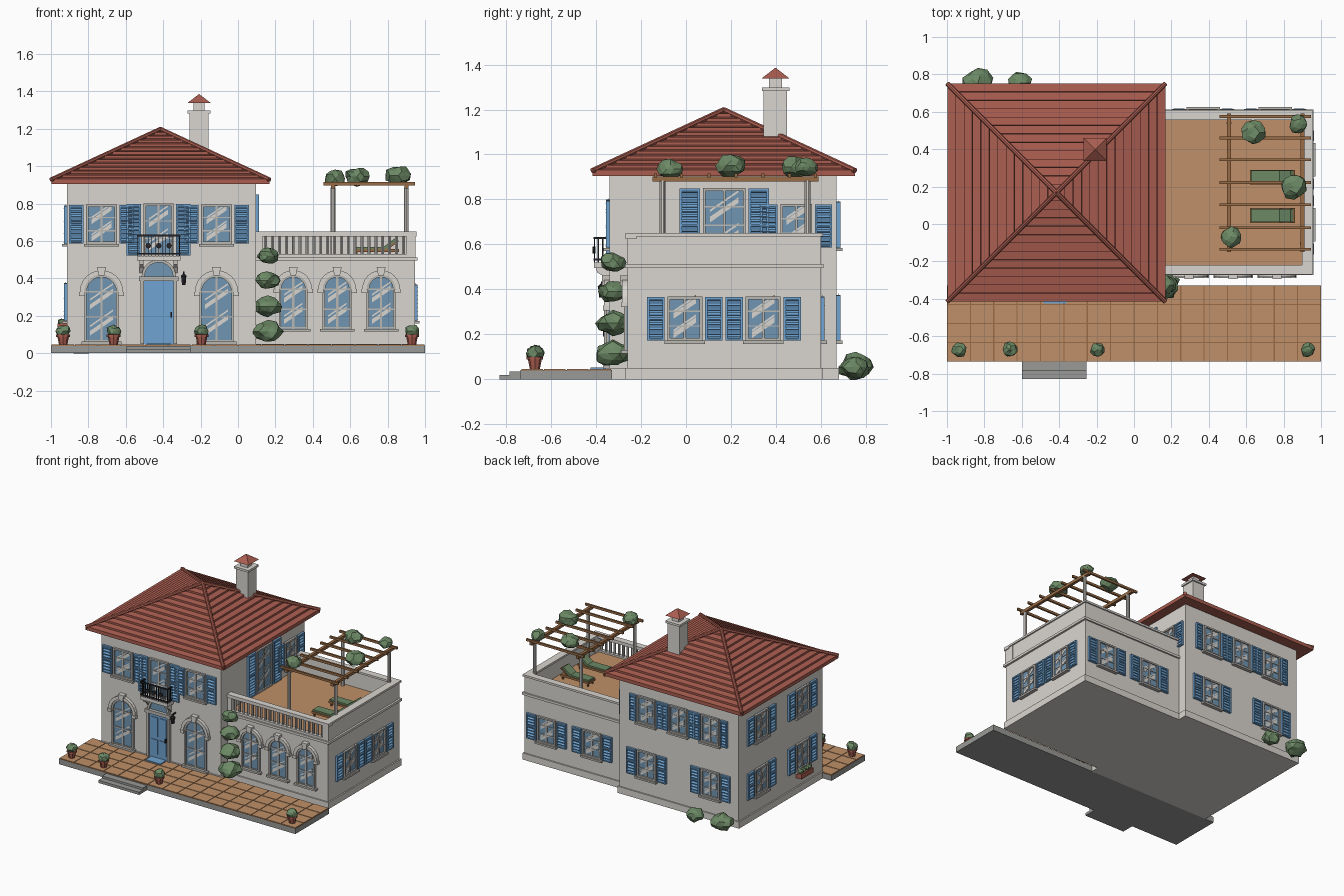
import bpy, bmesh, math, random
from mathutils import Matrix, Vector

if "Cube" in bpy.data.objects:
    bpy.data.objects.remove(bpy.data.objects["Cube"])

random.seed(4)
COL = dict(wall_cream=(.70, .67, .63), trim_stone=(.50, .48, .45), roof_terracotta=(.40, .11, .08),
           shutter_blue=(.16, .37, .64), glass_blue=(.16, .30, .44), tile_tan=(.52, .28, .14),
           leaf_green=(.15, .25, .13), iron_black=(.02, .02, .025), wood_brown=(.32, .15, .06),
           step_grey=(.32, .32, .31))
MATS = {}
for n, c in COL.items():
    MATS[n] = bpy.data.materials.new(n)
    MATS[n].diffuse_color = (*c, 1)
WALL, TRIM, ROOF, BLUE, GLASS, TAN, GREEN, BLACK, WOOD, GREY = COL
PARTS = {}
I = Matrix()


def part(name, mat):
    return PARTS.setdefault(name, (bmesh.new(), mat))[0]


def poly(name, mat, pts, y0, y1, M=I):
    """Prism: x,z outline pushed from y0 to y1."""
    bm = part(name, mat)
    a = [bm.verts.new(M @ Vector((x, y0, z))) for x, z in pts]
    b = [bm.verts.new(M @ Vector((x, y1, z))) for x, z in pts]
    bm.faces.new(a)
    bm.faces.new(b[::-1])
    for i in range(len(a)):
        j = (i + 1) % len(a)
        bm.faces.new((a[i], b[i], b[j], a[j]))


def box(name, mat, x0, x1, y0, y1, z0, z1, M=I):
    poly(name, mat, [(x0, z0), (x1, z0), (x1, z1), (x0, z1)], y0, y1, M)


def cone(name, mat, p, q, r0, r1, n=8):
    p, q = Vector(p), Vector(q)
    M = Matrix.Translation((p + q) / 2) @ (q - p).to_track_quat('Z', 'Y').to_matrix().to_4x4()
    bmesh.ops.create_cone(part(name, mat), cap_ends=True, segments=n, radius1=r0, radius2=r1,
                          depth=(q - p).length, matrix=M)


def blob(name, p, r, sz=.85):
    v = bmesh.ops.create_icosphere(part(name, GREEN), subdivisions=2, radius=r)['verts']
    for k in v:
        c = k.co * random.uniform(.82, 1.12)
        k.co = Vector((c.x, c.y, c.z * sz)) + Vector(p)


def ring(name, mat, outer, inner, y0, y1, M):
    for i in range(len(outer) - 1):
        poly(name, mat, [outer[i], outer[i + 1], inner[i + 1], inner[i]], y0, y1, M)


def face(x, y, deg):
    """Wall frame: local x runs along the wall, local -y points outward."""
    return Matrix.Translation((x, y, 0)) @ Matrix.Rotation(math.radians(deg), 4, 'Z')


def shutter(M, x0, x1, z0, z1):
    t = .01
    box('shutters', BLUE, x0, x1, -.006, .004, z0, z1, M)
    for a, b in ((x0, x0 + t), (x1 - t, x1)):
        box('shutters', BLUE, a, b, -.016, -.006, z0, z1, M)
    for z in (z0, (z0 + z1 - t) / 2, z1 - t):
        box('shutters', BLUE, x0 + t, x1 - t, -.016, -.006, z, z + t, M)
    n = int((z1 - z0) / .021)
    for i in range(n):  # tilted slats
        z = z0 + (i + .5) * (z1 - z0) / n
        S = M @ Matrix.Translation((0, -.009, z)) @ Matrix.Rotation(math.radians(40), 4, 'X')
        box('shutters', BLUE, x0 + t, x1 - t, -.009, .007, -.002, .002, S)


def glints(M, u, w, z0, z1):
    h = (z1 - z0)
    for f, t in ((.22, .05), (.36, .02), (.66, .05), (.8, .02)):
        z = z0 + f * h
        poly('window_glints', WALL, [(u - w * .4, z - w * .25), (u + w * .4, z + w * .3),
             (u + w * .4, z + w * .3 + t * .5), (u - w * .4, z - w * .25 + t * .5)], -.0075, -.005, M)


def window(M, u, z0, z1, w=.155, sw=.077, sill=True, rows=3):
    h, t = w / 2, .012
    box('window_glass', GLASS, u - h, u + h, -.005, .004, z0, z1, M)
    glints(M, u, w - .03, z0, z1)
    for a, b, c, d in ((u - h, u - h + t, z0, z1), (u + h - t, u + h, z0, z1),
                       (u - h, u + h, z0, z0 + t), (u - h, u + h, z1 - t, z1)):
        box('window_frames', TRIM, a, b, -.016, .004, c, d, M)
    box('window_frames', TRIM, u - .006, u + .006, -.012, 0, z0, z1, M)
    for i in range(1, rows):
        z = z0 + (z1 - z0) * i / rows
        box('window_frames', TRIM, u - h, u + h, -.010, 0, z - .003, z + .003, M)
    if sill:
        box('window_sills', TRIM, u - h - .012, u + h + .012, -.026, 0, z0 - .014, z0, M)
    if sw:
        for s in (-1, 1):
            a, b = sorted((u + s * (h + .013), u + s * (h + .013 + sw)))
            shutter(M, a, b, z0 + .002, z1 - .002)


def arch(u, r, spring, z0, n=12):
    a = [(u + r * math.cos(math.pi * i / n), spring + r * math.sin(math.pi * i / n)) for i in range(n + 1)]
    return [(u + r, z0)] + a + [(u - r, z0)]


def arch_window(M, u, r, spring, z0):
    poly('arched_glass', GLASS, arch(u, r, spring, z0), -.005, .004, M)
    glints(M, u, 2 * r - .03, z0, spring + r * .6)
    ring('arched_frames', TRIM, arch(u, r, spring, z0), arch(u, r - .013, spring, z0), -.016, .004, M)
    ring('arched_surrounds', WALL, arch(u, r + .024, spring, 0)[1:-1], arch(u, r, spring, 0)[1:-1], -.024, .004, M)
    for s in (-1, 1):
        box('arched_surrounds', WALL, u + s * (r + .012) - .016, u + s * (r + .012) + .016, -.028, .004,
            spring - .022, spring, M)
    poly('keystones', WALL, [(u - .015, spring + r - .005), (u + .015, spring + r - .005),
         (u + .024, spring + r + .042), (u - .024, spring + r + .042)], -.034, .004, M)
    box('arched_frames', TRIM, u - .006, u + .006, -.012, 0, z0, spring + r, M)
    for z in (z0 + .006, (z0 + spring) / 2, spring):
        box('arched_frames', TRIM, u - r, u + r, -.011, 0, z - .004, z + .004, M)
    box('window_sills', TRIM, u - r - .015, u + r + .015, -.028, 0, z0 - .014, z0, M)


# main house and side wing with plinths
box('main_walls', WALL, -.915, .095, -.34, .67, 0, .91)
box('main_plinth', WALL, -.925, .105, -.348, .68, 0, .05)
box('wing_walls', WALL, .09, .945, -.26, .60, 0, .505)
box('wing_plinth', WALL, .09, .955, -.27, .61, 0, .05)
box('wing_cornice', WALL, .09, .96, -.272, .612, .495, .513)
box('roof_deck', TAN, .095, .93, -.25, .58, .505, .518)

# solid parapets on right and back, balustrade in front
box('parapet', WALL, .905, .945, -.26, .60, .51, .637)
box('parapet', WALL, .095, .945, .565, .60, .51, .637)
box('parapet_cap', WALL, .897, .955, -.268, .61, .635, .65)
box('parapet_cap', WALL, .095, .955, .557, .61, .635, .65)
box('balustrade_posts', WALL, .095, .13, -.262, -.225, .51, .64)
box('balustrade_posts', WALL, .90, .948, -.263, -.185, .51, .64)
box('balustrade_rail', WALL, .095, .955, -.27, -.22, .625, .65)
box('balustrade_rail', WALL, .095, .92, -.262, -.228, .513, .53)
for i in range(21):
    x = .148 + i * .0368
    cone('balusters', TRIM, (x, -.245, .53), (x, -.245, .626), .009, .009, 6)

# pyramid roof of stepped tile courses
N, R, cx, cy, z0, z1 = 13, .583, -.415, .168, .925, 1.195
prof = [(R, .905)]
for i in range(N):
    f = i / N
    prof += [(R * (1 - f), z0 + (z1 - z0) * f - (.01 if i else 0)), (R * (1 - f) , z0 + (z1 - z0) * f + .007)]
    prof += [(R * (1 - f - .97 / N), z0 + (z1 - z0) * (f + .97 / N) - .006)]
bm = part('tiled_roof', ROOF)
rings = [[bm.verts.new((cx + a * r, cy + b * r, z)) for a, b in ((-1, -1), (1, -1), (1, 1), (-1, 1))] for r, z in prof]
for p, q in zip(rings, rings[1:]):
    for k in range(4):
        bm.faces.new((p[k], p[(k + 1) % 4], q[(k + 1) % 4], q[k]))
bm.faces.new(rings[0][::-1])
bm.faces.new(rings[-1])
for a in (-1, 1):
    for b in (-1, 1):
        cone('hip_caps', ROOF, (cx + a * R, cy + b * R, z0 + .003), (cx, cy, z1 + .003), .013, .013, 8)

# chimney with capped pot
box('chimney', WALL, -.26, -.157, .345, .45, 1.0, 1.285)
box('chimney_collar', WALL, -.27, -.147, .337, .46, 1.282, 1.298)
box('chimney_neck', WALL, -.237, -.18, .37, .427, 1.295, 1.345)
cone('chimney_cap', ROOF, (-.208, .398, 1.338), (-.208, .398, 1.385), .088, .002, 4)
bmesh.ops.rotate(part('chimney_cap', ROOF), verts=part('chimney_cap', ROOF).verts, cent=(-.208, .398, 0),
                 matrix=Matrix.Rotation(math.pi / 4, 3, 'Z'))

# front openings
F, FW = face(0, -.34, 0), face(0, -.26, 0)
for u in (-.73, -.115):
    arch_window(F, u, .092, .328, .062)
    window(F, u, .585, .795, .165)
for u in (.295, .53, .765):
    arch_window(FW, u, .077, .343, .13)
window(F, -.425, .52, .80, .16, sill=False)
# right, back and left windows
RW = face(.945, 0, 90)
for u in (-.005, .343):
    window(RW, u, .172, .368)
RM = face(.095, 0, 90)
window(RM, .17, .52, .85, .19, .09, False, 4)
window(RM, .49, .585, .78, .14)
BW, BM, LM = face(0, .60, 180), face(0, .67, 180), face(-.915, 0, -90)
for x in (.37, .755):
    window(BW, -x, .172, .368)
for x in (-.14, -.41, -.68):
    window(BM, -x, .585, .79, .15, .055)
for x in (-.14, -.68):
    window(BM, -x, .172, .375)
for y in (.405, -.09):
    window(LM, -y, .585, .79)
    window(LM, -y, .172, .375)
box('flower_box', ROOF, .02, .16, -.05, 0, .12, .158, LM)
for i in range(4):
    blob('flower_box_plants', (-.942, -.04 - i * .033, .168), .02)

# front door, fanlight, mat
box('door', BLUE, -.502, -.345, -.012, .004, .05, .385, F)
for a in (-.485, -.415):
    for c, d in ((.08, .19), (.215, .36)):
        box('door_panels', BLUE, a, a + .055, -.017, -.01, c, d, F)
box('door_handle', BLACK, -.362, -.354, -.03, -.01, .19, .22, F)
for a in (-.52, -.345):
    box('door_frame', TRIM, a, a + .018, -.024, .004, .05, .39, F)
box('door_frame', TRIM, -.53, -.317, -.03, .004, .385, .41, F)
fan = lambda r: arch(-.4235, r, .41, .41, 10)[1:-1]
poly('fanlight_glass', GLASS, fan(.08), -.006, .004, F)
ring('fanlight_frame', TRIM, fan(.092), fan(.076), -.02, .004, F)
box('door_mat', BLUE, -.485, -.36, -.425, -.355, .045, .054)

# balcony on brackets with iron railing
box('balcony_slab', WALL, -.54, -.308, -.41, -.335, .495, .52)
S = face(0, 0, 90)
for x in (-.515, -.335):
    poly('balcony_brackets', WALL, [(-.338, .425), (-.338, .497), (-.40, .497), (-.395, .475), (-.36, .455)],
         -x - .011, -x + .011, S)
for z in (.528, .625):
    box('balcony_railing', BLACK, -.54, -.308, -.412, -.404, z, z + .009)
    for x in (-.54, -.316):
        box('balcony_railing', BLACK, x, x + .008, -.41, -.34, z, z + .009)
for i in range(13):
    x = -.536 + i * .0187
    box('balcony_railing', BLACK, x - .0025, x + .0025, -.41, -.405, .52, .63)
for x in (-.536, -.312):
    for y in (-.39, -.37, -.35):
        box('balcony_railing', BLACK, x - .0025, x + .0025, y - .0025, y + .0025, .52, .63)
for x in (-.48, -.424, -.368):
    cone('railing_rosettes', BLACK, (x, -.415, .575), (x, -.403, .575), .015, .015, 8)

# wall lantern
cone('lantern', BLACK, (-.29, -.375, .365), (-.29, -.375, .41), .011, .016, 6)
cone('lantern', BLACK, (-.29, -.375, .41), (-.29, -.375, .428), .02, .003, 6)
box('lantern', BLACK, -.294, -.286, -.378, -.338, .428, .436)

# tiled terrace and steps
box('terrace_slab', GREY, -1, 1, -.735, -.33, 0, .040)
box('terrace_joints', WOOD, -1, 1, -.735, -.33, .040, .0425)
for i in range(16):
    for j in range(4):
        x, y = -1 + i * .125, -.735 + j * .10125
        box('terrace_tiles', TAN, x + .003, x + .122, y + .003, y + .0985, .042, .046)
box('steps', GREY, -.6, -.255, -.83, -.73, 0, .02)
box('steps', GREY, -.6, -.255, -.785, -.73, .02, .036)

# pergola
for x in (.508, .90):
    for y in (-.105, .54):
        cone('pergola_posts', WALL, (x, y, .515), (x, y, .885), .013, .013, 10)
    box('pergola_beams', WOOD, x - .011, x + .011, -.15, .59, .88, .902)
for y in (.575, .46, .343, .222, .103, -.02, -.135):
    box('pergola_rafters', WOOD, .458, .945, y - .007, y + .007, .898, .915)
for p, r in (((.635, .49, .945), .066), ((.88, .535, .945), .052), ((.857, .20, .95), .07), ((.52, -.07, .935), .057)):
    blob('pergola_vines', p, r, .75)

# two sun loungers
for y in (.01, .215):
    box('lounger_frames', WOOD, .62, .86, y - .005, y + .075, .54, .556)
    for x in (.63, .84):
        for k in (y, y + .06):
            box('lounger_frames', WOOD, x, x + .01, k, k + .01, .515, .542)
    poly('lounger_backs', WOOD, [(.79, .556), (.802, .556), (.862, .60), (.85, .606)], y - .005, y + .075)
    box('lounger_cushions', GREEN, .625, .79, y, y + .07, .556, .568)
    poly('lounger_cushions', GREEN, [(.775, .566), (.79, .556), (.85, .606), (.838, .614)], y, y + .07)

# climbing ivy, back shrubs, potted plants
for z, r in ((.115, .08), (.25, .072), (.39, .064), (.52, .058)):
    blob('climbing_ivy', (.16, -.325, z), r, .75)
for x, r in ((-.835, .078), (-.61, .064)):
    blob('shrubs', (x, .755, .055), r, .8)
for x in (-.935, -.665, -.195, .93):
    cone('plant_pots', ROOF, (x, -.672, .045), (x, -.672, .09), .022, .031)
    cone('plant_pots', ROOF, (x, -.672, .088), (x, -.672, .099), .037, .037)
    blob('pot_plants', (x, -.672, .118), .04)

# turn the collected parts into objects
for name, (bm, mat) in PARTS.items():
    bmesh.ops.recalc_face_normals(bm, faces=bm.faces)
    me = bpy.data.meshes.new(name)
    bm.to_mesh(me)
    bm.free()
    me.materials.append(MATS[mat])
    bpy.context.collection.objects.link(bpy.data.objects.new(name, me))

for m in bpy.data.materials:
    if m.users and not m.is_grease_pencil:
        m.use_nodes = True
        m.node_tree.nodes["Principled BSDF"].inputs["Base Color"].default_value = m.diffuse_color
